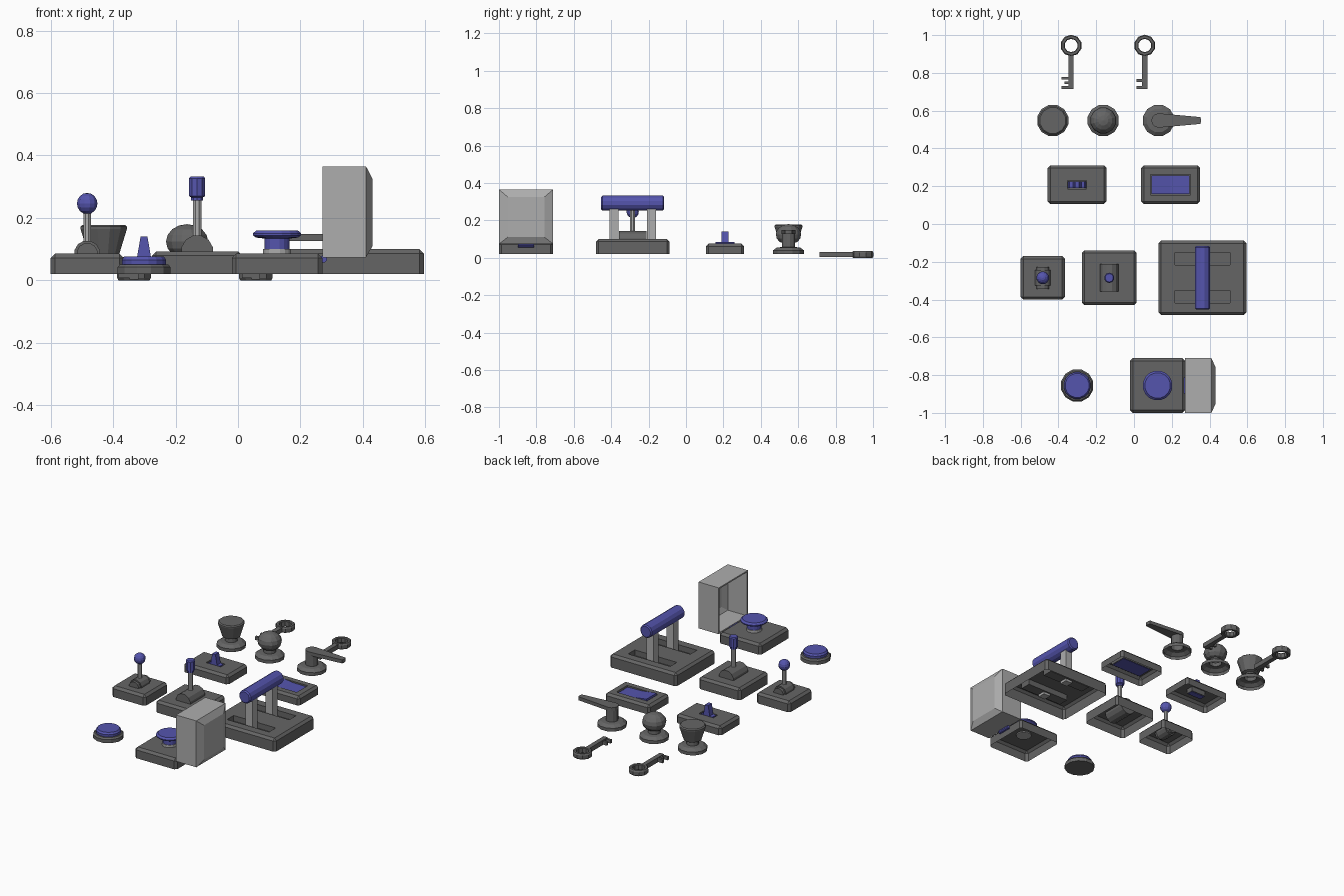
import bpy, bmesh, math
from mathutils import Matrix, Vector

if "Cube" in bpy.data.objects:
    bpy.data.objects.remove(bpy.data.objects["Cube"])


def material(name, rgb):
    m = bpy.data.materials.new(name)
    m.diffuse_color = (*rgb, 1)
    m.use_nodes = True
    m.node_tree.nodes["Principled BSDF"].inputs["Base Color"].default_value = m.diffuse_color
    return m


DARK = material("dark_grey", (0.13, 0.13, 0.13))
LIGHT = material("light_grey", (0.42, 0.42, 0.42))
BLUE = material("blue", (0.09, 0.09, 0.42))
Z0 = 0.02  # underside of all mounted controls


def finish(name, bm, mat, at=(0, 0, 0), rot=None, closed=True):
    bmesh.ops.remove_doubles(bm, verts=bm.verts, dist=1e-5)
    if closed:
        bmesh.ops.recalc_face_normals(bm, faces=bm.faces)
    bm.transform(Matrix.Translation(at) @ (rot or Matrix()))
    me = bpy.data.meshes.new(name)
    bm.to_mesh(me)
    bm.free()
    me.materials.append(mat)
    ob = bpy.data.objects.new(name, me)
    bpy.context.collection.objects.link(ob)
    return ob


def box_bm(lo, hi):
    bm = bmesh.new()
    bmesh.ops.create_cube(bm, size=1)
    lo, hi = Vector(lo), Vector(hi)
    bm.transform(Matrix.Translation((lo + hi) / 2) @ Matrix.Diagonal((*(hi - lo), 1)))
    return bm


def box(name, lo, hi, mat):
    return finish(name, box_bm(lo, hi), mat)


def lathe(name, profile, at, mat, sides=12, loop=False, cap_start=True, rot=None):
    """Revolve (radius, z) points around z."""
    bm = bmesh.new()
    rings = []
    for r, z in profile:
        rings.append([bm.verts.new((r * math.cos(a), r * math.sin(a), z))
                      for a in (2 * math.pi * (i + 0.5) / sides for i in range(sides))])
    pairs = list(zip(rings, rings[1:]))
    if loop:
        pairs.append((rings[-1], rings[0]))
    for a, b in pairs:
        for i in range(sides):
            j = (i + 1) % sides
            bm.faces.new((a[i], a[j], b[j], b[i]))
    if not loop:
        if profile[-1][0] > 0:
            bm.faces.new(rings[-1])
        if cap_start and profile[0][0] > 0:
            bm.faces.new(rings[0][::-1])
    return finish(name, bm, mat, at, rot)


def prism(name, outline, depth, at, mat, rot=None):
    """Extrude a 2D outline upward by depth."""
    bm = bmesh.new()
    f = bm.faces.new([bm.verts.new((x, y, 0)) for x, y in outline])
    ext = bmesh.ops.extrude_face_region(bm, geom=[f])["geom"]
    bmesh.ops.translate(bm, vec=(0, 0, depth), verts=[v for v in ext if isinstance(v, bmesh.types.BMVert)])
    return finish(name, bm, mat, at, rot)


UPRIGHT = Matrix.Rotation(math.pi / 2, 4, 'X')  # z axis -> -y, y axis -> z


def bar_y(name, r, length, at, mat, sides=12, chamfer=0.0):
    h, c = length / 2, chamfer
    prof = [(r, -h), (r, h)] if not c else [(r - c, -h), (r, c - h), (r, h - c), (r - c, h)]
    return lathe(name, prof, at, mat, sides, rot=UPRIGHT)


def base(name, x, y, sx, sy, top, pockets=(), bevel=0.014):
    """Open-bottomed chamfered housing with optional pockets (x0, x1, y0, y1, floor)."""
    bm = box_bm((x - sx / 2, y - sy / 2, Z0), (x + sx / 2, y + sy / 2, top))
    edges = [e for e in bm.edges if max(v.co.z for v in e.verts) > Z0 + 0.01]
    bmesh.ops.bevel(bm, geom=edges, offset=bevel, segments=1, profile=0.5, affect='EDGES')
    ob = finish(name, bm, DARK)
    for x0, x1, y0, y1, floor in pockets:
        cut = box("cutter", (x0, y0, floor), (x1, y1, top + 0.1), DARK)
        cut.hide_render = True
        mod = ob.modifiers.new("pocket", 'BOOLEAN')
        mod.operation, mod.object, mod.solver = 'DIFFERENCE', cut, 'EXACT'
        bpy.context.view_layer.objects.active = ob
        bpy.ops.object.modifier_apply(modifier=mod.name)
        bpy.data.objects.remove(cut)
    bm = bmesh.new()
    bm.from_mesh(ob.data)
    under = [f for f in bm.faces if f.calc_center_median().z < Z0 + 0.001]
    bmesh.ops.delete(bm, geom=under, context='FACES')
    bm.to_mesh(ob.data)
    bm.free()
    return ob


# keys
def key(n, x, teeth):
    lathe(f"key_{n}_bow", [(0.035, 0.004), (0.039, 0), (0.052, 0), (0.057, 0.008), (0.057, 0.027),
                           (0.052, 0.035), (0.039, 0.035), (0.035, 0.031)],
          (x, 0.945, 0), DARK, 10, loop=True)
    box(f"key_{n}_shaft", (x - 0.014, 0.715, 0.003), (x + 0.014, 0.905, 0.032), DARK)
    for i, (y, length) in enumerate(teeth):
        box(f"key_{n}_tooth_{i}", (x - 0.012 - length, y - 0.007, 0.007), (x, y + 0.007, 0.028), DARK)


key(1, -0.333, [(0.772, 0.038), (0.747, 0.022), (0.723, 0.038)])
key(2, 0.057, [(0.760, 0.032), (0.723, 0.032)])

# door knobs: shared rose and neck, different grips
ROSE = [(0.085, Z0), (0.085, 0.04), (0.064, 0.055), (0.036, 0.057)]
KY = 0.548
lathe("cone_knob", ROSE + [(0.034, 0.08), (0.052, 0.086), (0.077, 0.165), (0.077, 0.172), (0.07, 0.178), (0, 0.178)],
      (-0.43, KY, 0), DARK, cap_start=False)
ball = [(0.07 * math.sin(a), 0.124 - 0.056 * math.cos(a)) for a in (math.pi * k / 8 for k in range(2, 9))]
lathe("ball_knob", ROSE + [(0.034, 0.08)] + ball, (-0.163, KY, 0), DARK, cap_start=False)
lathe("handle_rose", ROSE + [(0.036, 0.13)], (0.13, KY, 0), DARK, cap_start=False)
arc = [(0.038 * math.cos(a), 0.038 * math.sin(a)) for a in (math.pi * (0.5 + k / 6) for k in range(7))]
prism("door_handle", arc + [(0.222, -0.018), (0.226, 0), (0.222, 0.018)], 0.022, (0.13, KY, 0.126), DARK)

# toggle switch
TX, SY = -0.301, 0.208
base("toggle_plate", TX, SY, 0.312, 0.204, 0.075, [(TX - 0.05, TX + 0.05, SY - 0.023, SY + 0.023, 0.045)])
prism("toggle_switch", [(-0.048, -0.02), (0.048, -0.02), (0.04, 0.012), (0.022, 0.014), (0.011, 0.078),
                        (-0.011, 0.078), (-0.022, 0.014), (-0.04, 0.012)],
      0.036, (TX, SY + 0.018, 0.062), BLUE, UPRIGHT)

# rocker switch
RX = 0.194
base("rocker_plate", RX, SY, 0.312, 0.204, 0.075, [(RX - 0.106, RX + 0.106, SY - 0.054, SY + 0.054, 0.05)])
prism("rocker_switch", [(-0.101, -0.015), (0.101, -0.015), (0.101, 0.004), (0, 0.007), (-0.101, 0.021)],
      0.1, (RX, SY + 0.05, 0.063), BLUE, UPRIGHT)

# ball joystick
LY = -0.285
base("joystick_base", -0.483, LY, 0.234, 0.23, 0.086)
bar_y("joystick_pivot", 0.042, 0.082, (-0.483, LY, 0.086), DARK, 12)
bar_y("joystick_pivot_core", 0.034, 0.117, (-0.483, LY, 0.086), DARK, 12)
lathe("joystick_stem", [(0.013, 0.1), (0.013, 0.225)], (-0.483, LY, 0), LIGHT, 8)
lathe("joystick_ball", [(0.034 * math.sin(math.pi * k / 8), 0.246 - 0.034 * math.cos(math.pi * k / 8)) for k in range(9)],
      (-0.483, LY, 0), BLUE, 12)

# throttle lever
base("throttle_base", -0.131, LY, 0.29, 0.29, 0.093)
bar_y("throttle_pivot", 0.052, 0.146, (-0.131, LY, 0.093), DARK, 12)
lathe("throttle_stem", [(0.0145, 0.12), (0.0145, 0.26)], (-0.131, LY, 0), LIGHT, 8)
lathe("throttle_grip", [(0.02, 0.256), (0.02, 0.266), (0.027, 0.27), (0.027, 0.327), (0.022, 0.333)],
      (-0.131, LY, 0), BLUE, 10)

# large twin-arm lever
BX = 0.3625
base("main_lever_base", BX, LY, 0.465, 0.394, 0.1,
     [(BX - 0.146, BX + 0.146, LY + s * 0.1 - 0.033, LY + s * 0.1 + 0.033, 0.065) for s in (-1, 1)])
for side, s in (("front", -1), ("back", 1)):
    y = LY + s * 0.1
    box(f"main_lever_arm_{side}", (BX - 0.024, y - 0.024, 0.05), (BX + 0.024, y + 0.024, 0.29), LIGHT)
bar_y("main_lever_grip", 0.041, 0.337, (BX, LY, 0.292), BLUE, 12, 0.007)

# round push button
PX, PY = -0.301, -0.855
lathe("button_rim", [(0.088, Z0), (0.088, 0.042), (0.08, 0.051), (0.07, 0.051), (0.07, Z0 + 0.01)],
      (PX, PY, 0), DARK, 12)
lathe("button_cap", [(0.07, 0.035), (0.072, 0.066), (0.064, 0.077)], (PX, PY, 0), BLUE, 16)

# covered emergency button
EX = 0.125
base("emergency_base", EX, PY, 0.29, 0.29, 0.086)
lathe("emergency_collar", [(0.045, 0.08), (0.045, 0.101)], (EX, PY, 0), LIGHT, 16)
lathe("emergency_button", [(0.041, 0.1), (0.041, 0.134), (0.068, 0.137), (0.079, 0.144), (0.079, 0.15),
                           (0.068, 0.16)], (EX, PY, 0), BLUE, 16)
bar_y("cover_hinge", 0.012, 0.085, (0.273, PY, 0.068), BLUE, 10)

# flipped-open cover: open box facing -x with a chamfered back, given wall thickness
bm = bmesh.new()
rings = []
for x, dy, z0, z1 in ((0.27, 0.145, 0.074, 0.365), (0.41, 0.145, 0.074, 0.365), (0.431, 0.098, 0.11, 0.325)):
    rings.append([bm.verts.new((x, PY + sy * dy, z)) for sy, z in ((-1, z0), (1, z0), (1, z1), (-1, z1))])
for a, b in zip(rings, rings[1:]):
    for i in range(4):
        j = (i + 1) % 4
        bm.faces.new((a[j], a[i], b[i], b[j]))
bm.faces.new(rings[-1])
bmesh.ops.recalc_face_normals(bm, faces=bm.faces)
cover = finish("button_cover", bm, LIGHT)
shell = cover.modifiers.new("wall", 'SOLIDIFY')
shell.thickness, shell.offset = 0.012, -1
